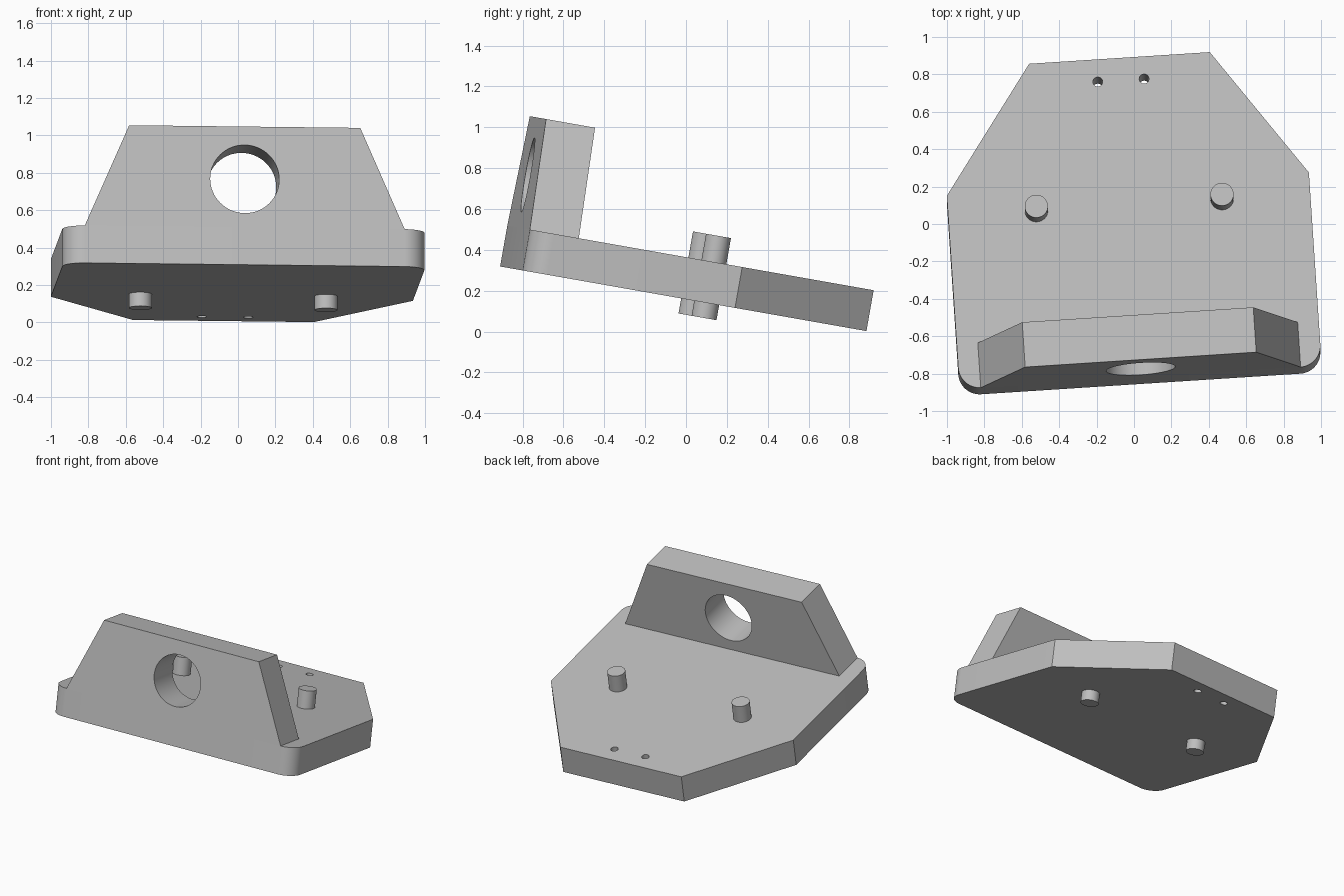
import bpy, bmesh
from math import cos, sin, pi, radians
from mathutils import Matrix, Vector

default = bpy.data.objects.get("Cube")
if default:
    bpy.data.objects.remove(default, do_unlink=True)

# Single grey colour
GREY = (0.52, 0.52, 0.52, 1.0)
grey = bpy.data.materials.new("plain grey")
grey.use_nodes = True
grey.diffuse_color = GREY
grey.node_tree.nodes["Principled BSDF"].inputs["Base Color"].default_value = GREY

# Main dimensions, in the bracket's own upright frame
CX = -0.021                 # centre line
HALF_W, HALF_L = 0.97, 0.869
THICK, HEIGHT = 0.203, 0.75
CORNER = 0.115
UPRIGHT_BACK = -0.625

# The whole bracket is turned a little and tilted backwards
FRAME = (Matrix.Translation((0, 0, 0.158))
         @ Matrix.Rotation(radians(-10), 4, 'X')
         @ Matrix.Rotation(radians(3.75), 4, 'Z'))


def make_object(name, bm):
    bmesh.ops.recalc_face_normals(bm, faces=bm.faces)
    mesh = bpy.data.meshes.new(name)
    bm.to_mesh(mesh)
    bm.free()
    mesh.materials.append(grey)
    obj = bpy.data.objects.new(name, mesh)
    bpy.context.collection.objects.link(obj)
    return obj


def prism(name, outline, direction):
    """Extrude a closed outline of 3D points along a direction."""
    bm = bmesh.new()
    face = bm.faces.new([bm.verts.new(p) for p in outline])
    result = bmesh.ops.extrude_face_region(bm, geom=[face], use_keep_orig=True)
    moved = [g for g in result["geom"] if isinstance(g, bmesh.types.BMVert)]
    bmesh.ops.translate(bm, verts=moved, vec=Vector(direction))
    return make_object(name, bm)


def cylinder(name, centre, radius, depth, axis='Z', sides=48):
    turn = Matrix.Rotation(pi / 2, 4, 'X') if axis == 'Y' else Matrix()
    bm = bmesh.new()
    bmesh.ops.create_cone(bm, cap_ends=True, segments=sides, radius1=radius,
                          radius2=radius, depth=depth,
                          matrix=Matrix.Translation(centre) @ turn)
    return make_object(name, bm)


def cut(obj, cutter):
    """Drill the cutter out of the object and discard the cutter."""
    cutter.hide_render = True
    mod = obj.modifiers.new("hole", 'BOOLEAN')
    mod.operation, mod.solver, mod.object = 'DIFFERENCE', 'EXACT', cutter
    bpy.context.view_layer.update()
    bpy.context.view_layer.objects.active = obj
    bpy.ops.object.modifier_apply(modifier=mod.name)
    bpy.data.objects.remove(cutter, do_unlink=True)


# Base plate: chamfered at the back, rounded at the front corners
right_side = [(0.484, HALF_L), (HALF_W, 0.182)]
for i in range(13):
    a = -pi / 2 * i / 12
    right_side.append((HALF_W - CORNER + CORNER * cos(a),
                       -HALF_L + CORNER + CORNER * sin(a)))
left_side = [(-x, y) for x, y in reversed(right_side)]
plate = prism("base_plate", [(CX + x, y, 0) for x, y in right_side + left_side],
              (0, 0, THICK))

# Upright: trapezoid flush with the front edge
profile = [(-0.857, THICK), (0.857, THICK), (0.619, HEIGHT), (-0.619, HEIGHT)]
upright = prism("upright_plate", [(CX + x, -HALF_L, z) for x, z in profile],
                (0, UPRIGHT_BACK + HALF_L, 0))
cut(upright, cylinder("bore_cutter", (CX, -0.75, 0.465), 0.185, 1.0, 'Y', 64))

parts = [plate, upright]
for side, label in ((-1, "right"), (1, "left")):
    # Small screw holes near the back edge
    cut(plate, cylinder("screw_cutter", (CX + side * 0.124, 0.747, 0.1),
                        0.026, 1.0, sides=32))
    # Locating pins standing out above and below the plate
    low, high = -0.075, 0.333
    parts.append(cylinder(label + "_pin", (CX + side * 0.4975, 0.072, (low + high) / 2),
                          0.062, high - low))

# Tilt everything into place and smooth the round walls
bpy.ops.object.select_all(action='DESELECT')
for part in parts:
    part.data.transform(FRAME)
    part.select_set(True)
bpy.context.view_layer.objects.active = plate
bpy.ops.object.shade_smooth_by_angle(angle=radians(30))
